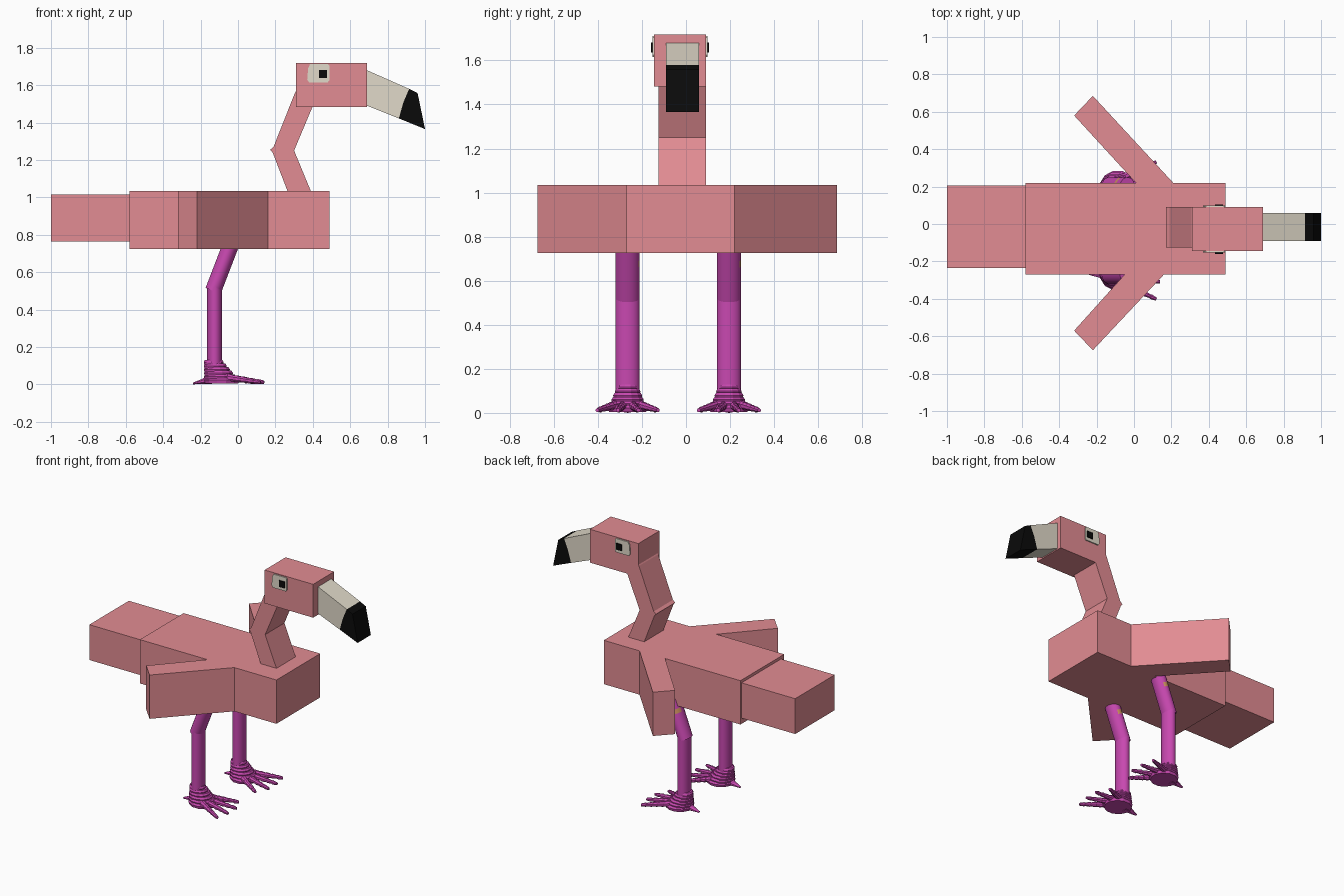
import bpy, bmesh, math
from mathutils import Vector

cube = bpy.data.objects.get("Cube")
if cube:
    bpy.data.objects.remove(cube)


def material(name, rgb):
    lin = [((c / 255 + 0.055) / 1.055) ** 2.4 if c > 10 else c / 255 / 12.92 for c in rgb]
    m = bpy.data.materials.new(name)
    m.use_nodes = True
    m.diffuse_color = (*lin, 1)
    m.node_tree.nodes["Principled BSDF"].inputs["Base Color"].default_value = (*lin, 1)
    return m


PINK = material("flamingo pink", (226, 140, 147))
PURPLE = material("leg purple", (200, 72, 176))
PALE = material("beak ivory", (225, 218, 202))
BLACK = material("black", (10, 10, 10))
TAN = material("tan patch", (205, 145, 95))


def finish(name, bm, *mats):
    bmesh.ops.recalc_face_normals(bm, faces=bm.faces)
    mesh = bpy.data.meshes.new(name)
    bm.to_mesh(mesh)
    bm.free()
    for m in mats:
        mesh.materials.append(m)
    ob = bpy.data.objects.new(name, mesh)
    bpy.context.collection.objects.link(ob)
    return ob


def prism(name, outline, lo, hi, mat, axis="y"):
    """Extrude an outline along y (outline in x, z) or z (outline in x, y)."""
    bm = bmesh.new()
    pts = [(a, lo, b) if axis == "y" else (a, b, lo) for a, b in outline]
    face = bm.faces.new([bm.verts.new(p) for p in pts])
    out = bmesh.ops.extrude_face_region(bm, geom=[face])
    move = (0, hi - lo, 0) if axis == "y" else (0, 0, hi - lo)
    bmesh.ops.translate(bm, vec=move, verts=[g for g in out["geom"] if isinstance(g, bmesh.types.BMVert)])
    return finish(name, bm, mat)


def box(name, x0, x1, y0, y1, z0, z1, mat):
    return prism(name, [(x0, z0), (x1, z0), (x1, z1), (x0, z1)], y0, y1, mat)


def loft(bm, rings, sides):
    """Skin elliptical rings given as (centre, axis u, axis v)."""
    loops = []
    for c, u, v in rings:
        c, u, v = Vector(c), Vector(u), Vector(v)
        angles = [2 * math.pi * (i + 0.5) / sides for i in range(sides)]
        loops.append([bm.verts.new(c + u * math.cos(a) + v * math.sin(a)) for a in angles])
    for a, b in zip(loops, loops[1:]):
        for i in range(sides):
            j = (i + 1) % sides
            bm.faces.new((a[i], a[j], b[j], b[i]))
    bm.faces.new(loops[0][::-1])
    bm.faces.new(loops[-1])


# Body with swept wings as one extruded outline, and tail
prism("body_and_wings", [
    (-0.58, -0.27), (-0.05, -0.27), (-0.32, -0.57), (-0.22, -0.675), (0.16, -0.27), (0.49, -0.27),
    (0.49, 0.22), (0.21, 0.22), (-0.22, 0.685), (-0.32, 0.58), (0.01, 0.22), (-0.58, 0.22)],
    0.725, 1.035, PINK, "z")
box("tail", -1, -0.57, -0.235, 0.207, 0.765, 1.015, PINK)

# Bent neck and head
prism("neck", [(0.27, 1.02), (0.395, 1.02), (0.30, 1.25), (0.405, 1.5), (0.33, 1.6),
               (0.305, 1.56), (0.19, 1.27), (0.172, 1.255), (0.185, 1.24)], -0.125, 0.09, PINK)
box("head", 0.31, 0.69, -0.145, 0.09, 1.482, 1.718, PINK)

# Beak and dark tip
prism("beak", [(0.68, 1.684), (0.915, 1.58), (0.885, 1.51), (0.86, 1.422), (0.68, 1.494)],
      -0.09, 0.058, PALE)
prism("beak_tip", [(0.915, 1.58), (0.96, 1.558), (1.0, 1.365), (0.86, 1.422), (0.885, 1.51)],
      -0.09, 0.058, BLACK)

# Eyes: plates with clipped corners, and pupils
for side, y, d in (("right", -0.145, -1), ("left", 0.09, 1)):
    prism("eye_" + side, [(0.38, 1.615), (0.48, 1.615), (0.488, 1.625), (0.488, 1.705), (0.48, 1.712),
                          (0.385, 1.712), (0.375, 1.69), (0.37, 1.63)], y, y + d * 0.008, PALE)
    box("pupil_" + side, 0.432, 0.475, y, y + d * 0.015, 1.637, 1.682, BLACK)

# Legs and feet
for side, y, d in (("right", -0.265, -1), ("left", 0.195, 1)):
    bm = bmesh.new()
    loft(bm, [((-0.125, y, z), (0.04, 0, 0), (0, 0.055, 0)) for z in (0.08, 0.52)], 20)
    low, high = Vector((-0.133, y, 0.5)), Vector((-0.035, y, 0.755))
    steps = [low.lerp(high, t) for t in (0, 0.66, 0.77, 1)]
    loft(bm, [(p, (0.041, 0, -0.016), (0, 0.055, 0)) for p in steps], 20)
    bm.normal_update()
    for f in bm.faces:
        c = f.calc_center_median()
        f.material_index = int(0.66 < c.z < 0.705 and c.y > y + 0.01 and c.x < -0.04)
    leg = finish("leg_" + side, bm, PURPLE, TAN)
    bpy.ops.object.select_all(action="DESELECT")
    leg.select_set(True)
    bpy.context.view_layer.objects.active = leg
    bpy.ops.object.shade_smooth_by_angle(angle=math.radians(35))

    bm = bmesh.new()
    # Stepped instep of stacked scales
    for k in range(6):
        top = 0.13 - 0.019 * k
        back, front = -0.185, -0.075 + 0.017 * k
        mid, half = (back + front) / 2, (front - back) / 2
        wide = 0.052 + 0.008 * k
        loft(bm, [((mid, y, top - 0.03), (half * 0.93, 0, 0), (0, wide * 0.95, 0)),
                  ((mid, y, top - 0.012), (half, 0, 0), (0, wide, 0)),
                  ((mid, y, top), (half * 0.9, 0, 0), (0, wide * 0.88, 0))], 12)
    # Ridged toes fanning forward
    for tip_x, off in ((0.10, -0.14), (0.145, -0.05), (0.145, 0.045), (0.125, 0.14)):
        a, b = Vector((-0.08, y + off * 0.3, 0.04)), Vector((tip_x, y + d * off, 0.011))
        a.y = y + d * off * 0.3
        across = Vector((-(b - a).y, (b - a).x, 0)).normalized()
        rings = []
        for s in range(6):
            for t, r in ((s / 6, 0.024 - 0.002 * s), ((s + 0.85) / 6, 0.019 - 0.002 * s)):
                p = a.lerp(b, t)
                rings.append((p, across * r, (0, 0, min(r, p.z))))
        loft(bm, rings, 8)
    # Back claw
    loft(bm, [((-0.14, y, 0.035), (0, 0.04, 0), (0, 0, 0.035)),
              ((-0.19, y, 0.016), (0, 0.022, 0), (0, 0, 0.015)),
              ((-0.24, y, 0.005), (0, 0.008, 0), (0, 0, 0.005))], 8)
    finish("foot_" + side, bm, PURPLE)
